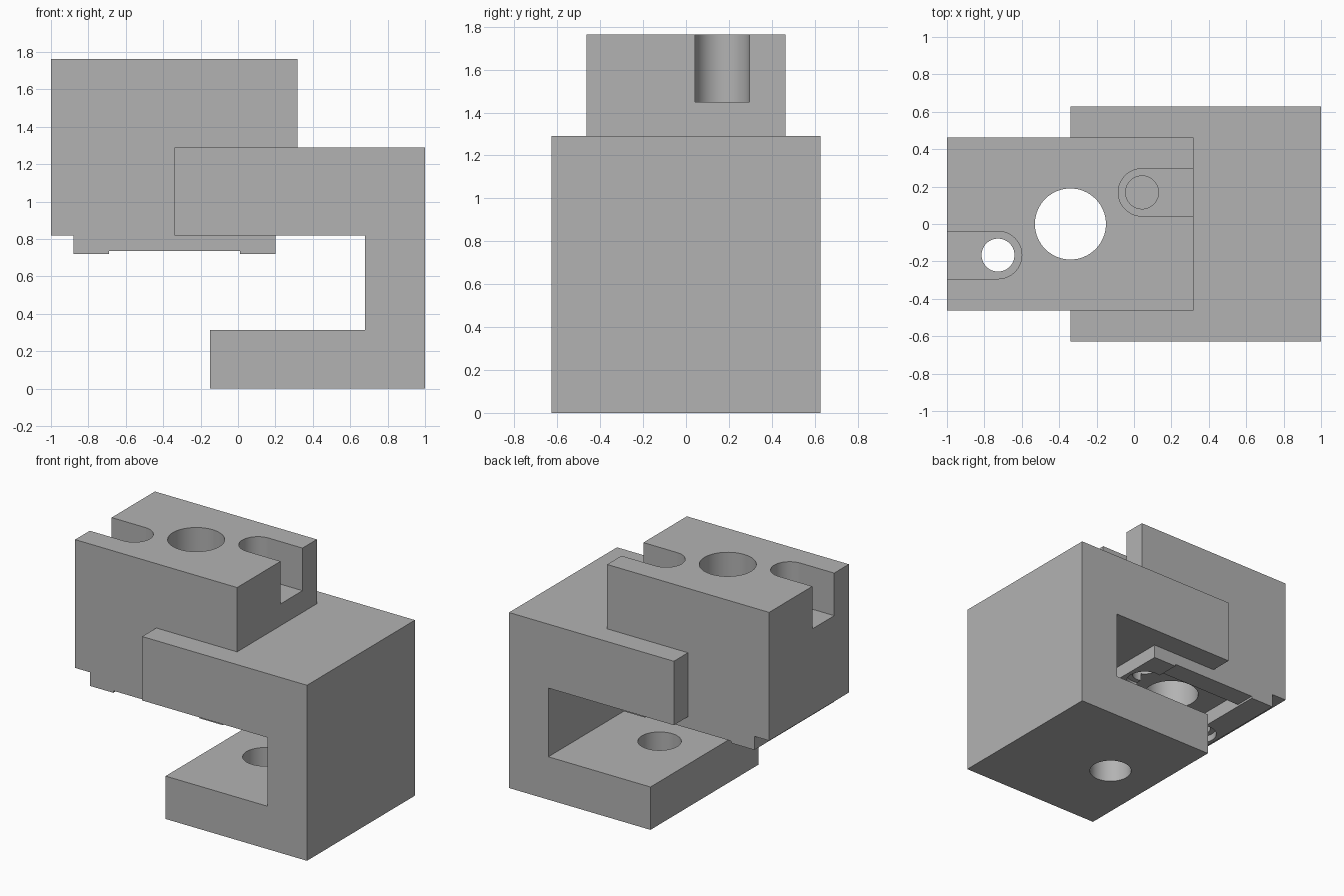
import bpy, bmesh, math

if "Cube" in bpy.data.objects:
    bpy.data.objects.remove(bpy.data.objects["Cube"])

grey = bpy.data.materials.new("machined grey")
grey.diffuse_color = (0.45, 0.45, 0.45, 1)
grey.use_nodes = True
grey.node_tree.nodes["Principled BSDF"].inputs["Base Color"].default_value = grey.diffuse_color


def prism(name, points, low, high, axis="Z"):
    """Extrude a closed outline along Z (x, y points) or along Y (x, z points)."""
    def place(p, t):
        return (p[0], p[1], t) if axis == "Z" else (p[0], t, p[1])
    bm = bmesh.new()
    face = bm.faces.new([bm.verts.new(place(p, low)) for p in points])
    out = bmesh.ops.extrude_face_region(bm, geom=[face])
    d = high - low
    bmesh.ops.translate(bm, vec=(0, 0, d) if axis == "Z" else (0, d, 0),
                        verts=[v for v in out["geom"] if isinstance(v, bmesh.types.BMVert)])
    bmesh.ops.recalc_face_normals(bm, faces=bm.faces)
    mesh = bpy.data.meshes.new(name)
    bm.to_mesh(mesh)
    bm.free()
    mesh.materials.append(grey)
    obj = bpy.data.objects.new(name, mesh)
    bpy.context.collection.objects.link(obj)
    return obj


def rect(x0, x1, y0, y1):
    return [(x0, y0), (x1, y0), (x1, y1), (x0, y1)]


def arc(x, y, r, start, sweep, n):
    return [(x + r * math.cos(start + sweep * i / n),
             y + r * math.sin(start + sweep * i / n)) for i in range(n + 1)]


def circle(x, y, r, n=64):
    return arc(x, y, r, 0, math.tau, n)[:-1]


def combine(target, other, operation):
    bpy.context.view_layer.objects.active = target
    mod = target.modifiers.new(operation, "BOOLEAN")
    mod.operation, mod.object, mod.solver = operation, other, "EXACT"
    bpy.ops.object.modifier_apply(modifier=mod.name)
    bpy.data.objects.remove(other)


# C-shaped frame
body = prism("clamp_body", [(-0.15, 0), (1, 0), (1, 1.29), (-0.34, 1.29), (-0.34, 0.82),
                            (0.68, 0.82), (0.68, 0.315), (-0.15, 0.315)],
             -0.627, 0.627, "Y")

# Head block with stepped feet along its underside
head = prism("head_block", [(-1, 0.82), (-0.88, 0.82), (-0.88, 0.72), (-0.69, 0.72),
                            (-0.69, 0.735), (0.01, 0.735), (0.01, 0.72), (0.2, 0.72),
                            (0.2, 0.82), (0.317, 0.82), (0.317, 1.763), (-1, 1.763)],
             -0.463, 0.463, "Y")
combine(body, head, "UNION")

# Pocket under the head, the main bore and the lower jaw hole
for outline, low, high in [
        (rect(-0.69, 0.01, -0.31, 0.31), 0.6, 0.825),
        (circle(-0.34, 0, 0.19), 0.6, 2),
        (circle(0.215, 0, 0.145), -0.2, 0.5)]:
    combine(body, prism("cutter", outline, low, high), "DIFFERENCE")

# Two bolt slots, open to opposite ends, each with a bolt hole and counterbore
for x, y, side in [(0.043, 0.169, 1), (-0.727, -0.166, -1)]:
    start = math.pi / 2 if side > 0 else -math.pi / 2
    slot = arc(x, y, 0.127, start, math.pi, 32)
    slot += [(side * 1.3, y - side * 0.127), (side * 1.3, y + side * 0.127)]
    for outline, low, high in [(slot, 1.45, 2),
                               (circle(x, y, 0.088), 0.6, 1.6),
                               (circle(x, y, 0.127), 0.6, 0.77)]:
        combine(body, prism("cutter", outline, low, high), "DIFFERENCE")

# Smooth bores with crisp edges
bpy.ops.object.select_all(action="DESELECT")
body.select_set(True)
bpy.context.view_layer.objects.active = body
bpy.ops.object.shade_smooth_by_angle(angle=math.radians(30))
